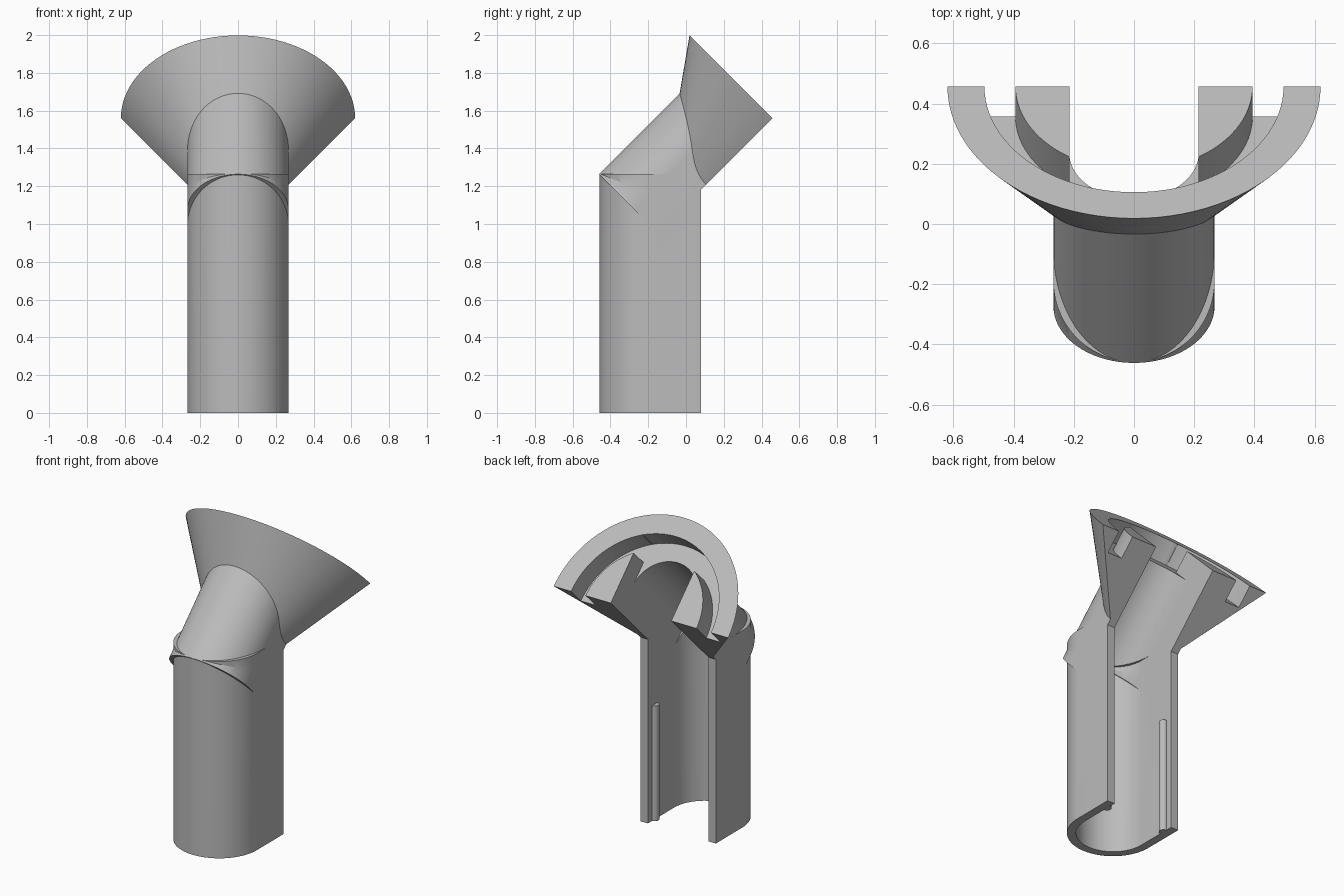
import bpy, bmesh, math
from mathutils import Matrix, Vector

if "Cube" in bpy.data.objects:
    bpy.data.objects.remove(bpy.data.objects["Cube"])

grey = bpy.data.materials.new("plain grey")
grey.use_nodes = True
COLOUR = (0.5, 0.5, 0.5, 1)
grey.diffuse_color = COLOUR
grey.node_tree.nodes["Principled BSDF"].inputs["Base Color"].default_value = COLOUR

# Frames: local x = width, local y = towards the rounded front, local z = along the tube
def frame(front, along, origin):
    m = Matrix((Vector((1, 0, 0)), Vector(front).normalized(), Vector(along).normalized()))
    return Matrix.Translation(origin) @ m.transposed().to_4x4()

UPRIGHT = frame((0, -1, 0), (0, 0, 1), (0, 0.08, 0))
TILTED = frame((0, -1, 1), (0, 1, 1), (0, 0.457, 1.56))

def arch(radius, centre, back=0.0, steps=48):
    """Half circle with straight legs running to the open back."""
    pts = [(radius * math.cos(math.pi * i / steps), centre + radius * math.sin(math.pi * i / steps))
           for i in range(steps + 1)]
    return pts if centre == back else pts + [(-radius, back), (radius, back)]

def prism(name, pts, z0, z1, place, taper=1.0):
    """Profile extruded from z0 to z1, with its z0 end scaled by taper."""
    bm = bmesh.new()
    low = [bm.verts.new((x * taper, y * taper, z0)) for x, y in pts]
    top = [bm.verts.new((x, y, z1)) for x, y in pts]
    bm.faces.new(low)
    bm.faces.new(top)
    for i in range(len(pts)):
        j = (i + 1) % len(pts)
        bm.faces.new((low[i], low[j], top[j], top[i]))
    bm.transform(place)
    bmesh.ops.recalc_face_normals(bm, faces=bm.faces)
    mesh = bpy.data.meshes.new(name)
    bm.to_mesh(mesh)
    bm.free()
    mesh.materials.append(grey)
    ob = bpy.data.objects.new(name, mesh)
    bpy.context.collection.objects.link(ob)
    return ob

def select(ob):
    bpy.ops.object.select_all(action="DESELECT")
    ob.select_set(True)
    bpy.context.view_layer.objects.active = ob

def combine(target, other, operation):
    other.hide_render = True
    select(target)
    mod = target.modifiers.new(operation, "BOOLEAN")
    mod.operation, mod.solver, mod.object = operation, "EXACT", other
    bpy.ops.object.modifier_apply(modifier=mod.name)
    bpy.data.objects.remove(other)

OUTER, INNER = 0.268, 0.215
RIM, NECK = 0.62, 0.262

# Outer solids: upright tube, leaning tube, flared half cone
body = prism("channel_body", arch(OUTER, 0.27), 0, 1.265, UPRIGHT)
combine(body, prism("leaning_tube", arch(OUTER, 0.172), -0.859, -0.05, TILTED), "UNION")
combine(body, prism("flared_cone", arch(RIM, 0), -0.505, 0, TILTED, NECK / RIM), "UNION")

# Ring groove in the flared end, leaving a solid core
combine(body, prism("groove", arch(0.497, 0, -0.1), -0.141, 0.1, TILTED), "DIFFERENCE")
combine(body, prism("core", arch(0.394, 0), -0.2, 0, TILTED), "UNION")

# The core keeps only its two side blocks; the slot is open down to the groove floor
slot = [(-INNER, -0.1), (INNER, -0.1), (INNER, 0.6), (-INNER, 0.6)]
slot = [(x, min(y, 0.45)) for x, y in slot]
combine(body, prism("core_slot", slot, -0.141, 0.1, TILTED), "DIFFERENCE")

# Hollow inside, open at the back
combine(body, prism("upright_hollow", arch(INNER, 0.27, -0.1), -0.1, 1.24, UPRIGHT), "DIFFERENCE")
combine(body, prism("leaning_hollow", arch(INNER, 0.172, -0.1), -0.83, 0.1, TILTED), "DIFFERENCE")

# Rounded ribs on the inner side walls
ring = [(0.027 * math.cos(math.tau * i / 20), 0.027 * math.sin(math.tau * i / 20)) for i in range(20)]
parts = [body]
for side, label in ((1, "left"), (-1, "right")):
    parts.append(prism(label + "_rib", ring, 0, 0.74,
                       Matrix.Translation((side * INNER, 0.01, 0))))

for ob in parts:
    select(ob)
    bpy.ops.object.shade_smooth_by_angle(angle=math.radians(25))
